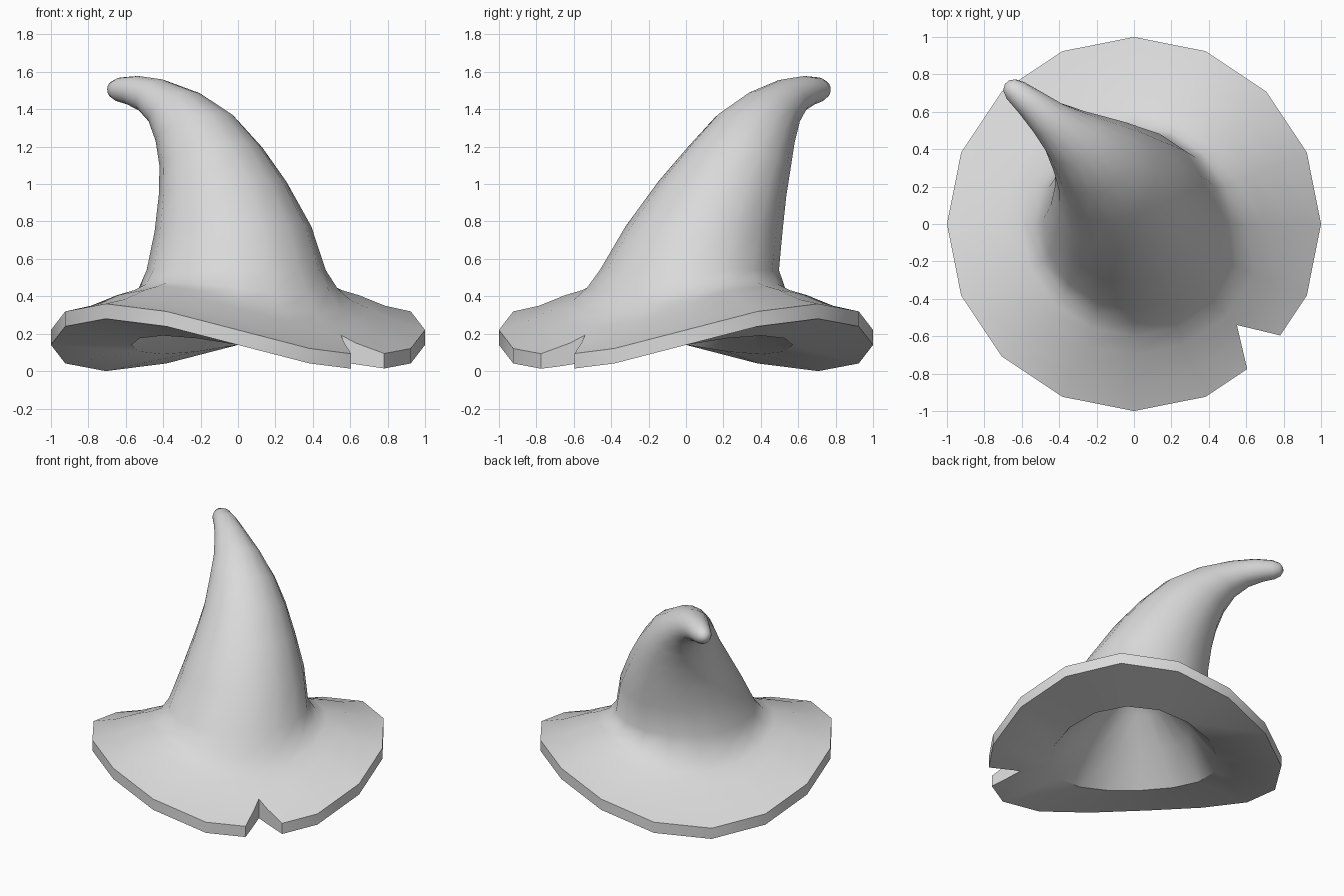
import bpy
import bmesh
from math import sin, cos, pi, atan2, radians
from mathutils import Vector

SIDES = 16
LEAN = Vector((-0.67, 0.74, 0))   # direction in which the crown bends
SIDE = Vector((-0.74, -0.67, 0))  # a quarter turn on from LEAN
UP = Vector((0, 0, 1))

cube = bpy.data.objects.get("Cube")
if cube:
    bpy.data.objects.remove(cube, do_unlink=True)

felt = bpy.data.materials.new("pale_grey_felt")
felt.use_nodes = True
felt.diffuse_color = (0.7, 0.7, 0.7, 1)
bsdf = next(n for n in felt.node_tree.nodes if n.type == 'BSDF_PRINCIPLED')
bsdf.inputs["Base Color"].default_value = (0.7, 0.7, 0.7, 1)

ANGLES = [2 * pi * i / SIDES for i in range(SIDES)]
LEAN_ANGLE = atan2(LEAN.y, LEAN.x)


def brim_ring(radius, height, wave):
    """Level ring with a two-lobed saddle wave."""
    return [Vector((radius * cos(a), radius * sin(a), height + wave * sin(2 * a)))
            for a in ANGLES]


def crown_ring(front, back, shift):
    """Tilted circle between two outline points in the bending plane."""
    f = LEAN * front[0] + UP * front[1]
    b = LEAN * back[0] + UP * back[1]
    centre = (f + b) / 2 - SIDE * shift
    axis = (b - f) / 2
    radius = axis.length
    axis.normalize()
    return [centre + radius * (axis * cos(a - LEAN_ANGLE) + SIDE * sin(a - LEAN_ANGLE))
            for a in ANGLES]


# Rings from the conical hollow, under the brim and over its edge
rings = [brim_ring(r, z, w) for r, z, w in (
    (.03, .70, 0), (.20, .54, .015), (.39, .35, .03), (.57, .14, .05),
    (1, .14, .14), (1, .22, .14), (.85, .265, .12), (.70, .335, .10),
    (.60, .38, .075), (.53, .445, .03))]

# Crown outline: front point, back point, sideways shift
rings += [crown_ring(*c) for c in (
    ((-.46, .54), (.50, .54), .005),
    ((-.33, .78), (.51, .74), .045),
    ((-.14, 1.03), (.54, .92), .07),
    ((.04, 1.22), (.58, 1.07), .085),
    ((.22, 1.38), (.63, 1.20), .08),
    ((.44, 1.495), (.70, 1.31), .065),
    ((.66, 1.56), (.79, 1.385), .04),
    ((.83, 1.578), (.88, 1.42), .025),
    ((.95, 1.57), (.96, 1.44), .01),
    ((1.0, 1.55), (1.0, 1.46), .005),
    ((1.02, 1.52), (1.02, 1.49), .005))]


def new_object(name, bm):
    bmesh.ops.recalc_face_normals(bm, faces=bm.faces)
    mesh = bpy.data.meshes.new(name)
    bm.to_mesh(mesh)
    bm.free()
    mesh.materials.append(felt)
    obj = bpy.data.objects.new(name, mesh)
    bpy.context.collection.objects.link(obj)
    return obj


# Hat shell
bm = bmesh.new()
loops = [[bm.verts.new(p) for p in ring] for ring in rings]
for low, high in zip(loops, loops[1:]):
    for i in range(SIDES):
        j = (i + 1) % SIDES
        bm.faces.new((low[i], low[j], high[j], high[i]))
bm.faces.new(loops[0])
bm.faces.new(loops[-1])
hat = new_object("pointed_hat", bm)

# Wedge that cuts the notch in the brim
bm = bmesh.new()
apex = Vector((.55, -.54, -.5))
ends = [apex + (Vector(p) - apex) * 2 for p in ((.605, -.775, -.5), (.78, -.595, -.5))]
base = bm.faces.new([bm.verts.new(p) for p in (apex, *ends)])
top = bmesh.ops.extrude_face_region(bm, geom=[base])["geom"]
bmesh.ops.translate(bm, vec=UP * 1.5, verts=[v for v in top if isinstance(v, bmesh.types.BMVert)])
wedge = new_object("notch_cutter", bm)
wedge.hide_render = True

bpy.ops.object.select_all(action='DESELECT')
bpy.context.view_layer.objects.active = hat
hat.select_set(True)
notch = hat.modifiers.new("notch", 'BOOLEAN')
notch.operation = 'DIFFERENCE'
notch.solver = 'EXACT'
notch.object = wedge
bpy.ops.object.modifier_apply(modifier=notch.name)
bpy.data.objects.remove(wedge, do_unlink=True)

# Smooth felt with crisp brim edges
bpy.ops.object.shade_smooth_by_angle(angle=radians(44))
